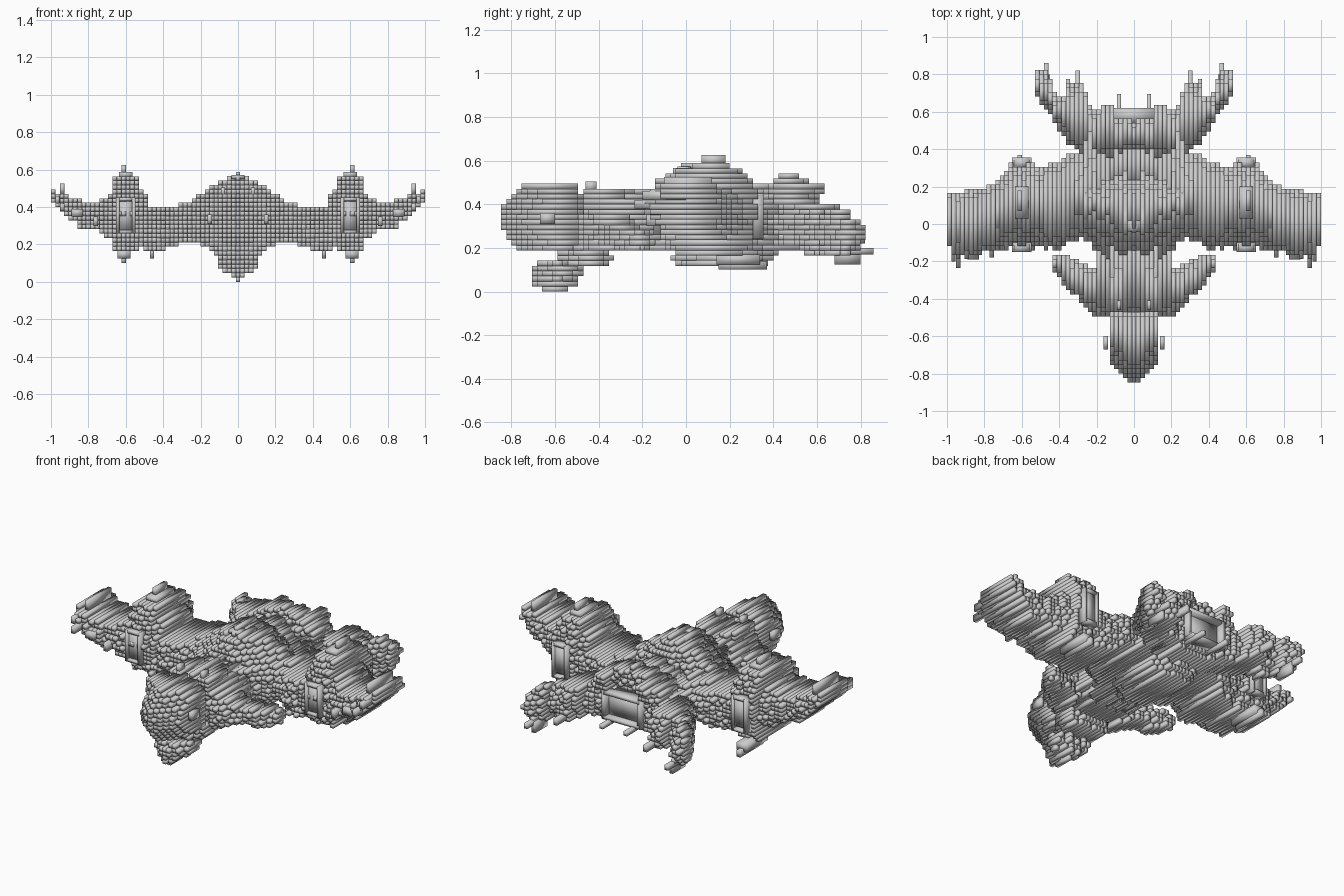
import bpy, bmesh, random
from mathutils import Matrix

random.seed(4)
P = 2 / 85          # rod pitch: 85 rods across the span


def add_box(bm, x0, x1, y0, y1, z0, z1):
    m = Matrix.LocRotScale(((x0 + x1) / 2, (y0 + y1) / 2, (z0 + z1) / 2), None,
                           (x1 - x0, y1 - y0, z1 - z0))
    bmesh.ops.create_cube(bm, size=1, matrix=m)


def finish(bm, name):
    me = bpy.data.meshes.new(name)
    bm.to_mesh(me)
    bm.free()
    for f in me.polygons:
        f.use_smooth = True
    ob = bpy.data.objects.new(name, me)
    bpy.context.collection.objects.link(ob)


def rods(name, stations, kf=0.0, kb=0.0, jitter=1):
    """Bundle of y-rods, mirrored in x. Station: x, y0, y1, z0, z1.
    kf / kb round off the front / back ends toward the top and bottom."""
    bm = bmesh.new()
    for i in range(43):
        x = i * P
        for a, b in zip(stations, stations[1:]):
            if a[0] <= x < b[0]:
                t = (x - a[0]) / (b[0] - a[0])
                y0, y1, z0, z1 = [u + (v - u) * t for u, v in zip(a[1:], b[1:])]
                break
        else:
            continue
        for k in range(30):
            z = (k + 0.5) * P
            if not z0 <= z <= z1:
                continue
            s = (2 * (z - z0) / max(z1 - z0, P) - 1) ** 2
            f = round((y0 + kf * s) / P) * P + P * random.randint(0, jitter)
            e = round((y1 - kb * s) / P) * P - P * random.randint(0, jitter)
            if e - f < P:
                continue
            for sx in ((1,) if i == 0 else (1, -1)):
                add_box(bm, sx * x - P / 2, sx * x + P / 2, f, e, k * P, (k + 1) * P)
    finish(bm, name)


def boxes(name, items):
    """Mirrored blocks: x centre, half width, y0, y1, z0, z1."""
    bm = bmesh.new()
    for x, w, *r in items:
        for sx in ((1,) if x == 0 else (1, -1)):
            add_box(bm, sx * x - w, sx * x + w, *r)
    finish(bm, name)


# Head, chin and neck
rods("head", [(0, -.85, -.47, .18, .485), (.05, -.82, -.47, .19, .475),
              (.1, -.77, -.48, .2, .44), (.14, -.71, -.48, .24, .41)], .11, .02, 0)
rods("chin", [(0, -.71, -.47, 0, .15), (.03, -.71, -.47, .02, .15),
              (.06, -.69, -.48, .05, .14), (.1, -.65, -.5, .07, .13)], .04, .06)
rods("throat", [(0, -.6, -.34, .11, .2), (.07, -.58, -.34, .11, .21),
                (.14, -.52, -.36, .16, .22)], .04, .03)
rods("neck", [(0, -.5, -.08, .19, .46), (.1, -.49, -.08, .2, .44),
              (.15, -.49, -.08, .22, .39), (.2, -.48, -.1, .24, .35)], .03, 0)
rods("neck_ridge", [(.07, -.47, -.24, .44, .48), (.12, -.46, -.25, .42, .47)])

# Curved front side plates
rods("front_plate", [(.16, -.51, -.25, .19, .36), (.22, -.48, -.23, .21, .34),
                     (.3, -.4, -.2, .21, .31), (.35, -.36, -.16, .19, .29),
                     (.4, -.29, -.16, .18, .28), (.43, -.26, -.17, .2, .27)], .03, .03)

# Central hull, dome and keel
rods("hull", [(0, -.3, .55, .2, .44), (.12, -.28, .57, .2, .43), (.125, -.26, .6, .2, .43),
              (.2, -.14, .58, .21, .41), (.26, -.1, .45, .22, .4)], .05, .02)
rods("dome", [(0, -.19, .28, .27, .58), (.05, -.18, .28, .27, .565), (.1, -.17, .27, .27, .535),
              (.15, -.15, .26, .27, .5), (.2, -.12, .25, .27, .47),
              (.26, -.08, .24, .27, .43)], .17, .1)
rods("keel", [(0, -.08, .42, .12, .22), (.08, -.06, .4, .13, .22),
              (.16, 0, .36, .17, .22)], .06, .05)
rods("rear_deck", [(0, .38, .56, .42, .53), (.1, .38, .58, .42, .51), (.11, .36, .65, .4, .5),
                   (.17, .36, .64, .4, .48), (.23, .38, .58, .38, .44)], .03, .03)
rods("spine", [(0, .2, .42, .4, .49), (.06, .2, .42, .4, .48), (.12, .2, .4, .4, .45)])

# Wings
rods("inner_wing", [(.18, -.09, .42, .21, .42), (.28, -.08, .39, .23, .41),
                    (.36, -.1, .38, .22, .4), (.38, -.13, .36, .19, .4),
                    (.5, -.13, .3, .2, .41)], .05, .06)
rods("wing_root_step", [(.2, -.02, .3, .38, .45), (.25, 0, .3, .36, .42),
                        (.32, .04, .26, .36, .41)])
rods("nacelle", [(.48, -.13, .29, .22, .47), (.53, -.13, .32, .18, .49),
                 (.54, -.13, .34, .16, .57), (.66, -.13, .34, .16, .57),
                 (.665, -.13, .29, .22, .48), (.73, -.13, .25, .25, .44)], .1, .09)
rods("outer_wing", [(.68, -.14, .26, .25, .44), (.8, -.15, .2, .29, .43),
                    (.87, -.16, .18, .29, .43)], .04, .04)
rods("wing_tip", [(.82, -.17, .17, .31, .43), (.88, -.18, .19, .33, .45),
                  (.94, -.18, .17, .37, .48), (1.0, -.14, .16, .43, .485)], .03, .03)

# Swept tail legs
rods("tail_leg", [(.16, .3, .6, .21, .42), (.24, .36, .64, .21, .41), (.27, .38, .76, .21, .41),
                  (.36, .43, .77, .2, .39), (.37, .45, .7, .18, .38), (.41, .52, .69, .17, .38),
                  (.44, .56, .7, .16, .38), (.45, .58, .81, .16, .37),
                  (.49, .63, .82, .17, .36), (.53, .68, .81, .2, .32)], .04, .06)

# Thin fins and probes
H = P / 2
boxes("probes", [
    (.6, .035, .03, .2, .56, .588), (.61, H, .07, .18, .58, .625),
    (.61, .035, .14, .34, .125, .17), (.61, H, .15, .37, .1, .14),
    (.94, H, -.1, .12, .47, .525), (.94, H, -.235, .0, .38, .42), (.965, H, -.2, 0, .42, .46),
    (.86, .03, -.19, 0, .35, .39), (.76, H, -.18, 0, .3, .35),
    (.47, H, .7, .86, .17, .2), (.46, H, .68, .8, .125, .19), (.3, H, .6, .82, .22, .26),
    (.08, H, .5, .695, .21, .235), (.15, H, -.67, -.6, .31, .36),
    (.08, H, -.46, -.41, .46, .505)])


# Recessed engine and intake frames
def frame(x, w, y0, y1, z0, z1, t=.018):
    return [(x - w, t / 2, y0, y1, z0, z1), (x + w, t / 2, y0, y1, z0, z1),
            (x, w, y0, y1, z0, z0 + t), (x, w, y0, y1, z1 - t, z1)]


boxes("nacelle_frame", frame(.6, .042, -.15, -.1, .26, .45) + frame(.6, .042, .3, .355, .24, .45))
boxes("rear_engine_frame", [(0, .12, .54, .62, .23, .25), (0, .12, .54, .62, .38, .4),
                            (.12, .012, .54, .62, .23, .4)])
boxes("engine_plate", [(0, .11, .4, .58, .25, .38), (.6, .035, -.135, .345, .27, .43)])
boxes("canopy_frame", [(0, .035, -.04, .02, .55, .572), (.047, .012, -.06, .09, .53, .565)])
